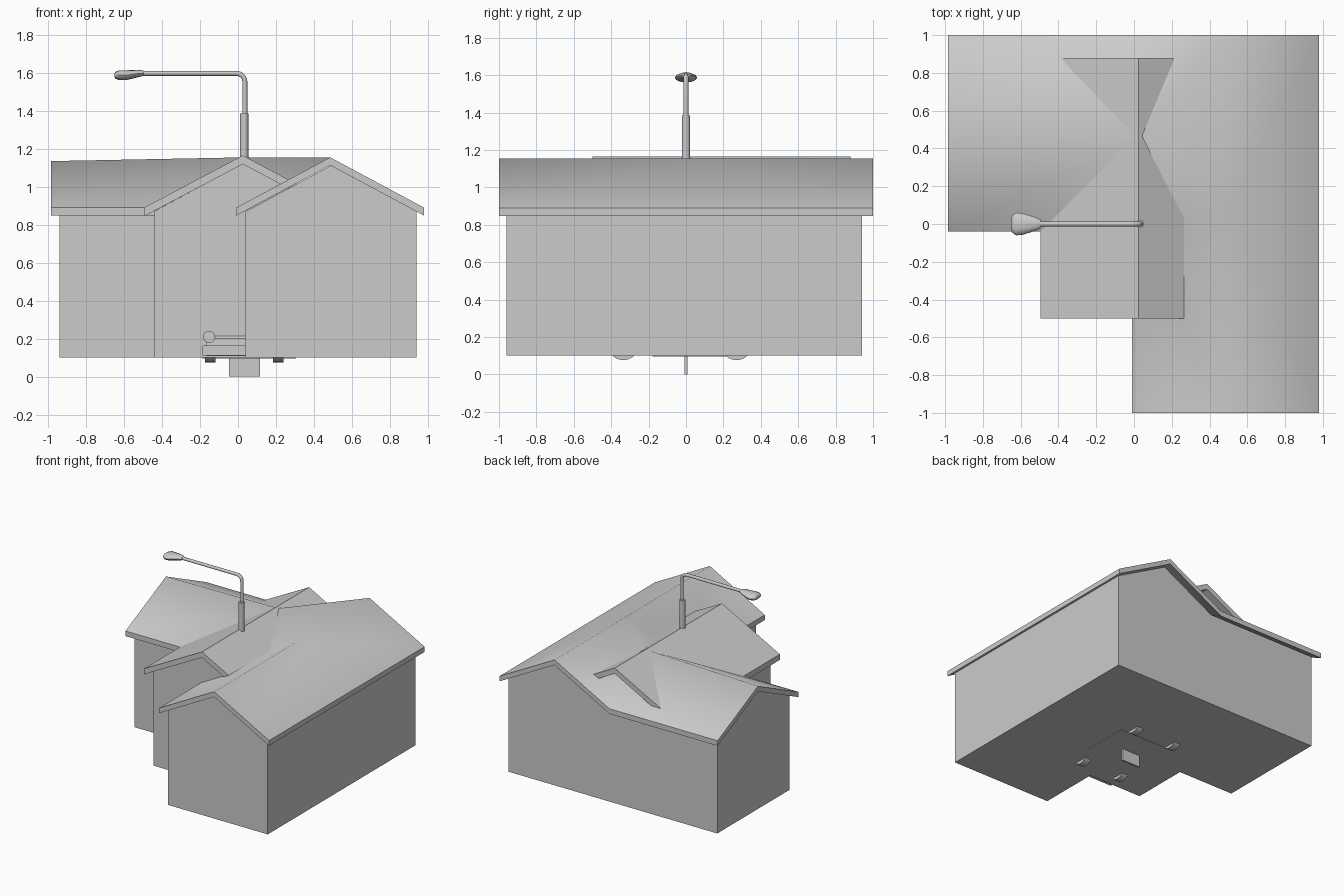
import bpy, bmesh, math
from mathutils import Vector

if "Cube" in bpy.data.objects:
    bpy.data.objects.remove(bpy.data.objects["Cube"])


def finish(name, bm, smooth=None):
    bmesh.ops.recalc_face_normals(bm, faces=bm.faces[:])
    me = bpy.data.meshes.new(name)
    bm.to_mesh(me)
    bm.free()
    ob = bpy.data.objects.new(name, me)
    bpy.context.collection.objects.link(ob)
    if smooth:
        bpy.ops.object.select_all(action='DESELECT')
        ob.select_set(True)
        bpy.context.view_layer.objects.active = ob
        bpy.ops.object.shade_smooth_by_angle(angle=math.radians(smooth))
    return ob


def extrude(bm, faces, vec):
    new = bmesh.ops.extrude_face_region(bm, geom=faces, use_keep_orig=True)['geom']
    bmesh.ops.translate(bm, vec=Vector(vec), verts=[g for g in new if isinstance(g, bmesh.types.BMVert)])


def prism(name, pts, axis, a, b, smooth=None):
    """Extrude a 2D profile (u, z) along x or y from a to b."""
    bm = bmesh.new()
    place = (lambda u, z: (u, a, z)) if axis == 'y' else (lambda u, z: (a, u, z))
    f = bm.faces.new([bm.verts.new(place(u, z)) for u, z in pts])
    extrude(bm, [f], (0, b - a, 0) if axis == 'y' else (b - a, 0, 0))
    return finish(name, bm, smooth)


def box(name, x0, x1, y0, y1, z0, z1):
    return prism(name, [(x0, z0), (x1, z0), (x1, z1), (x0, z1)], 'y', y0, y1)


def gable(u0, u1, eave, ridge, base=0.1):
    return [(u0, base), (u1, base), (u1, eave), ((u0 + u1) / 2, ridge), (u0, eave)]


def cylinder(name, centre, r, depth, axis='z', sides=16):
    bpy.ops.mesh.primitive_cylinder_add(vertices=sides, radius=r, depth=depth, location=centre)
    ob = bpy.context.object
    ob.name = name
    if axis == 'x':
        ob.rotation_euler.y = math.pi / 2
    if axis == 'y':
        ob.rotation_euler.x = math.pi / 2
    bpy.ops.object.shade_smooth_by_angle(angle=math.radians(40))
    return ob


# Walls of the three wings
prism('main_walls', gable(0.04, 0.94, 0.87, 1.112), 'y', -0.96, 0.94)
prism('side_walls', gable(0.01, 0.94, 0.868, 1.092), 'x', -0.94, 0.05)
prism('middle_walls', gable(-0.44, 0.49, 0.872, 1.12), 'y', -0.46, 0.3)

# L-shaped main roof, ridges joined by a flat triangle
V = dict(a=(-.985, -.04, .89), c=(-.01, -.04, .89), r=(-.985, .48, 1.135), b=(.04, .465, 1.155),
         d=(-.985, 1, .89), e=(-.01, 1, .89), f=(.485, 1, 1.155), p=(.485, .08, 1.155),
         g=(.485, -1, 1.155), h=(-.01, -1, .89), i=(.98, 1, .89), j=(.98, -1, .89))
bm = bmesh.new()
vs = {k: bm.verts.new(co) for k, co in V.items()}
faces = [bm.faces.new([vs[k] for k in s]) for s in ('acbr', 'rbed', 'ebf', 'bpf', 'bcp', 'chgp', 'fpgji')]
extrude(bm, faces, (0, 0, -0.042))
finish('main_roof', bm, 58)

# Middle gable roof
T = 0.046
top = [(-0.495, 0.89), (0.025, 1.165), (0.545, 0.89)]
prism('middle_roof', top + [(u, z - T) for u, z in reversed(top)], 'y', -0.5, 0.88)

# Street lamp: pole, bent arm, lamp head, foot plate
PX = 0.032
cylinder('lamp_pole', (PX, 0, 0.74), 0.022, 1.29)
cu = bpy.data.curves.new('lamp_arm', 'CURVE')
cu.dimensions = '3D'
cu.bevel_depth = 0.013
cu.bevel_resolution = 2
cu.use_fill_caps = True
path = [(PX + 0.004, 1.37)]
path += [(PX - 0.04 + 0.044 * math.cos(t * math.pi / 10), 1.553 + 0.044 * math.sin(t * math.pi / 10)) for t in range(6)]
path += [(-0.51, 1.597)]
sp = cu.splines.new('POLY')
sp.points.add(len(path) - 1)
for pt, (x, z) in zip(sp.points, path):
    pt.co = (x, 0, z, 1)
bpy.context.collection.objects.link(bpy.data.objects.new('lamp_arm', cu))

bm = bmesh.new()
rings = []
for x, w, h in [(-.495, .022, .013), (-.52, .035, .019), (-.59, .058, .026), (-.625, .06, .026), (-.645, .045, .018), (-.65, .03, .01)]:
    rings.append([bm.verts.new((x, w * math.cos(t * math.pi / 6), 1.587 + (1.597 - 1.587) * (x > -.53) + h * math.sin(t * math.pi / 6)))
                  for t in range(12)])
for A, B in zip(rings, rings[1:]):
    for k in range(12):
        bm.faces.new((A[k], A[k - 1], B[k - 1], B[k]))
bm.faces.new(rings[0])
bm.faces.new(rings[-1])
finish('lamp_head', bm, 40)
box('foot_plate', -0.048, 0.115, -0.007, 0.007, 0, 0.11)

# Small car mostly hidden inside the house
CX = 0.033
side = [(-.48, .11), (.42, .11), (.43, .2), (.41, .25), (.3, .26), (.22, .35), (-.08, .36), (-.2, .26), (-.44, .235), (-.475, .2)]
prism('car_body', side, 'x', CX - 0.2, CX + 0.2, 35)
box('car_bumper', CX - 0.22, CX + 0.22, -0.495, -0.44, 0.112, 0.165)
for s in (-1, 1):
    cylinder('headlight', (CX + s * 0.185, -0.46, 0.21), 0.032, 0.05, 'y')
    for y in (-0.335, 0.27):
        cylinder('wheel', (CX + s * 0.18, y, 0.16), 0.084, 0.055, 'x', 24)
box('car_underside', -0.19, 0.305, -0.18, 0.22, 0.096, 0.104)
